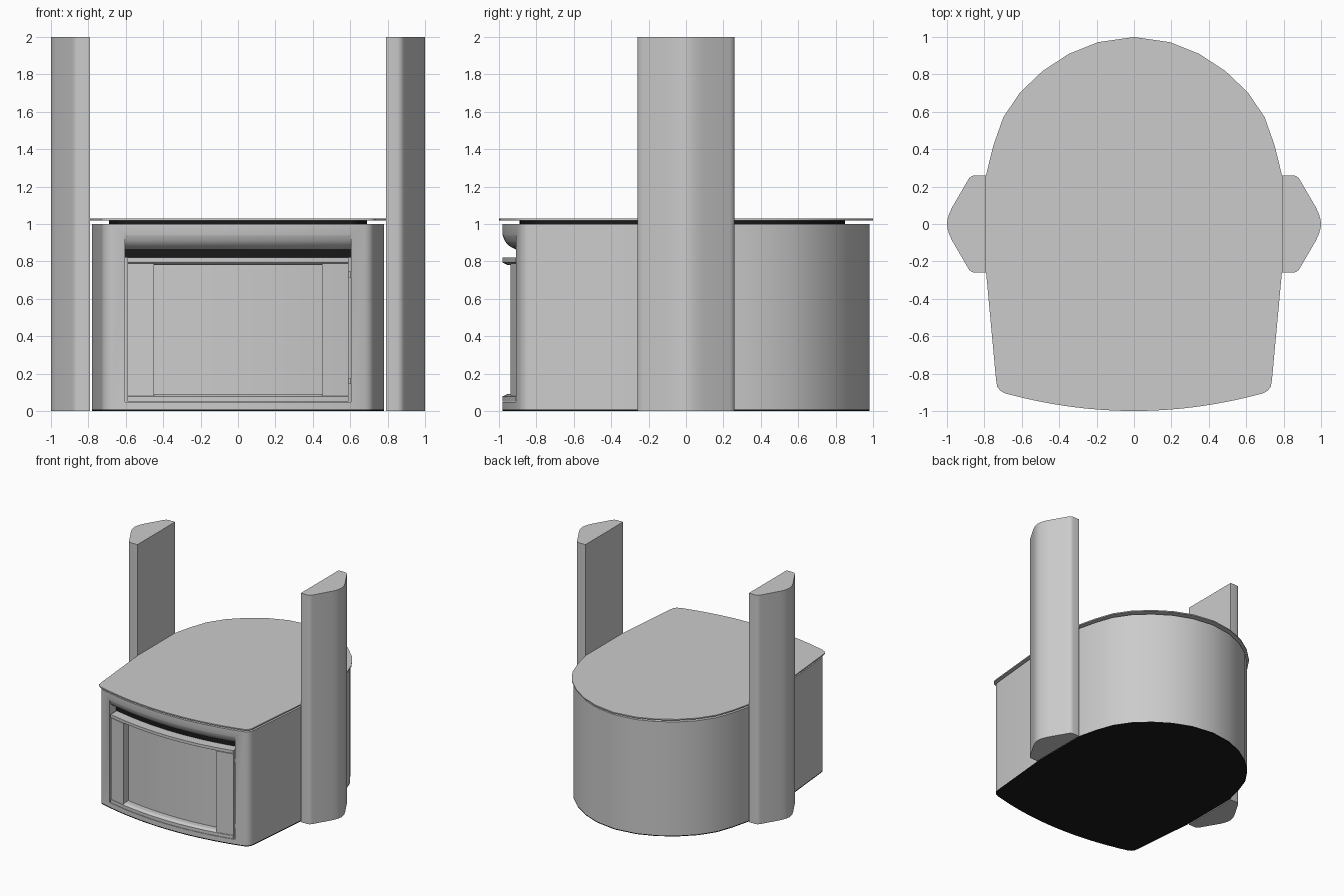
import bpy, bmesh, math

if "Cube" in bpy.data.objects:
    bpy.data.objects.remove(bpy.data.objects["Cube"])


def front(x):
    """Bowed front of the stove: y for a given x."""
    return -0.982 + 0.2 * x * x


def finish(name, bm, angle=40, mat=None):
    bmesh.ops.recalc_face_normals(bm, faces=bm.faces)
    me = bpy.data.meshes.new(name)
    bm.to_mesh(me)
    bm.free()
    ob = bpy.data.objects.new(name, me)
    bpy.context.collection.objects.link(ob)
    smooth(me, angle)
    if mat:
        me.materials.append(mat)
    return ob


def smooth(me, angle):
    me.shade_smooth()
    me.set_sharp_from_angle(angle=math.radians(angle))


def loft(name, rings, angle=40, mat=None):
    """Closed rings joined by quads, capped at both ends."""
    bm = bmesh.new()
    vs = [[bm.verts.new(p) for p in ring] for ring in rings]
    n = len(vs[0])
    for a, b in zip(vs, vs[1:]):
        for i in range(n):
            j = (i + 1) % n
            bm.faces.new((a[i], a[j], b[j], b[i]))
    bm.faces.new(vs[0])
    bm.faces.new(vs[-1])
    return finish(name, bm, angle, mat)


def prism(name, outline, z0, z1, **kw):
    return loft(name, [[(x, y, z) for x, y in outline] for z in (z0, z1)], **kw)


def bow(name, profile, x0, x1, steps=20, **kw):
    """Sweep a (depth, z) profile along the bowed front."""
    xs = [x0 + (x1 - x0) * i / steps for i in range(steps + 1)]
    return loft(name, [[(x, front(x) + d, z) for d, z in profile] for x in xs], **kw)


def rect(d0, d1, z0, z1):
    return [(d0, z0), (d1, z0), (d1, z1), (d0, z1)]


def scaled(outline, sx, sy, dy=0):
    return [(x * sx, y * sy + dy) for x, y in outline]


black = bpy.data.materials.new("black")
black.diffuse_color = (0.01, 0.01, 0.01, 1)
black.use_nodes = True
black.node_tree.nodes["Principled BSDF"].inputs["Base Color"].default_value = black.diffuse_color

# Plan outline of the stove, right half mirrored to the left
half = [(x, front(x)) for x in (0.085 * i for i in range(9))]
half += [(0.705, -0.876), (0.722, -0.855), (0.728, -0.82),
         (0.78, -0.26), (0.78, 0.26), (0.742, 0.413), (0.69, 0.56),
         (0.602, 0.69), (0.483, 0.803), (0.345, 0.893), (0.19, 0.955), (0, 0.982)]
plan = half + [(-x, y) for x, y in half[-2:0:-1]]

# Body with door opening and hollow above the door
body = prism("stove_body", plan, 0.008, 1.0)
cutter = bow("opening_cutter", [
    (-0.1, 0.047), (0.1, 0.047), (0.1, 0.86), (0.07, 0.865), (0.045, 0.877),
    (0.025, 0.893), (0.012, 0.912), (0.003, 0.935), (-0.006, 0.965), (-0.1, 0.965)],
    -0.605, 0.605, 24)
cutter.hide_render = True
cutter.hide_set(True)
mod = body.modifiers.new("opening", 'BOOLEAN')
mod.operation = 'DIFFERENCE'
mod.solver = 'EXACT'
mod.object = cutter
deps = bpy.context.evaluated_depsgraph_get()
cut = bpy.data.meshes.new_from_object(body.evaluated_get(deps))
body.modifiers.clear()
body.data = cut
smooth(cut, 40)
bpy.data.objects.remove(cutter)

# Underside, spacer and top plate
prism("underside", plan, 0.0, 0.008, mat=black)
prism("top_spacer", scaled(plan, 0.885, 0.885, -0.02), 1.0, 1.02, mat=black)
prism("top_plate", scaled(plan, 1.013, 1.018), 1.02, 1.03)

# Door: rails, side panels, glass and the dark gap above
bow("door_top_rail", [(0, 0.795), (0.025, 0.782), (0.085, 0.782),
                      (0.085, 0.82), (0, 0.82)], -0.592, 0.592, angle=25)
bow("door_bottom_rail", [(0, 0.05), (0.085, 0.05), (0.085, 0.09),
                         (0.025, 0.09), (0, 0.078)], -0.592, 0.592, angle=25)
for side, s in (("left", -1), ("right", 1)):
    bow("door_panel_" + side, rect(0.002, 0.085, 0.08, 0.79), s * 0.45, s * 0.592, 4)
bow("door_glass", rect(0.07, 0.08, 0.085, 0.785), -0.46, 0.46)
bow("air_gap", rect(0.085, 0.1, 0.82, 0.865), -0.604, 0.604, mat=black)

# Hinges on the right edge of the door
for z in (0.16, 0.73):
    ring = [(0.597 + 0.007 * math.cos(a), front(0.597) + 0.012 + 0.007 * math.sin(a))
            for a in (math.tau * i / 10 for i in range(10))]
    prism("door_hinge", ring, z - 0.015, z + 0.015)

# Tall side columns
q = [(0.79, 0.26), (0.853, 0.26), (0.868, 0.256), (0.88, 0.246), (0.888, 0.234),
     (0.972, 0.09), (0.988, 0.055), (0.997, 0.025), (1.0, 0)]
column = q + [(x, -y) for x, y in q[-2::-1]]
for side, s in (("left", -1), ("right", 1)):
    prism("column_" + side, scaled(column, s, 1), 0.0, 2.0)
